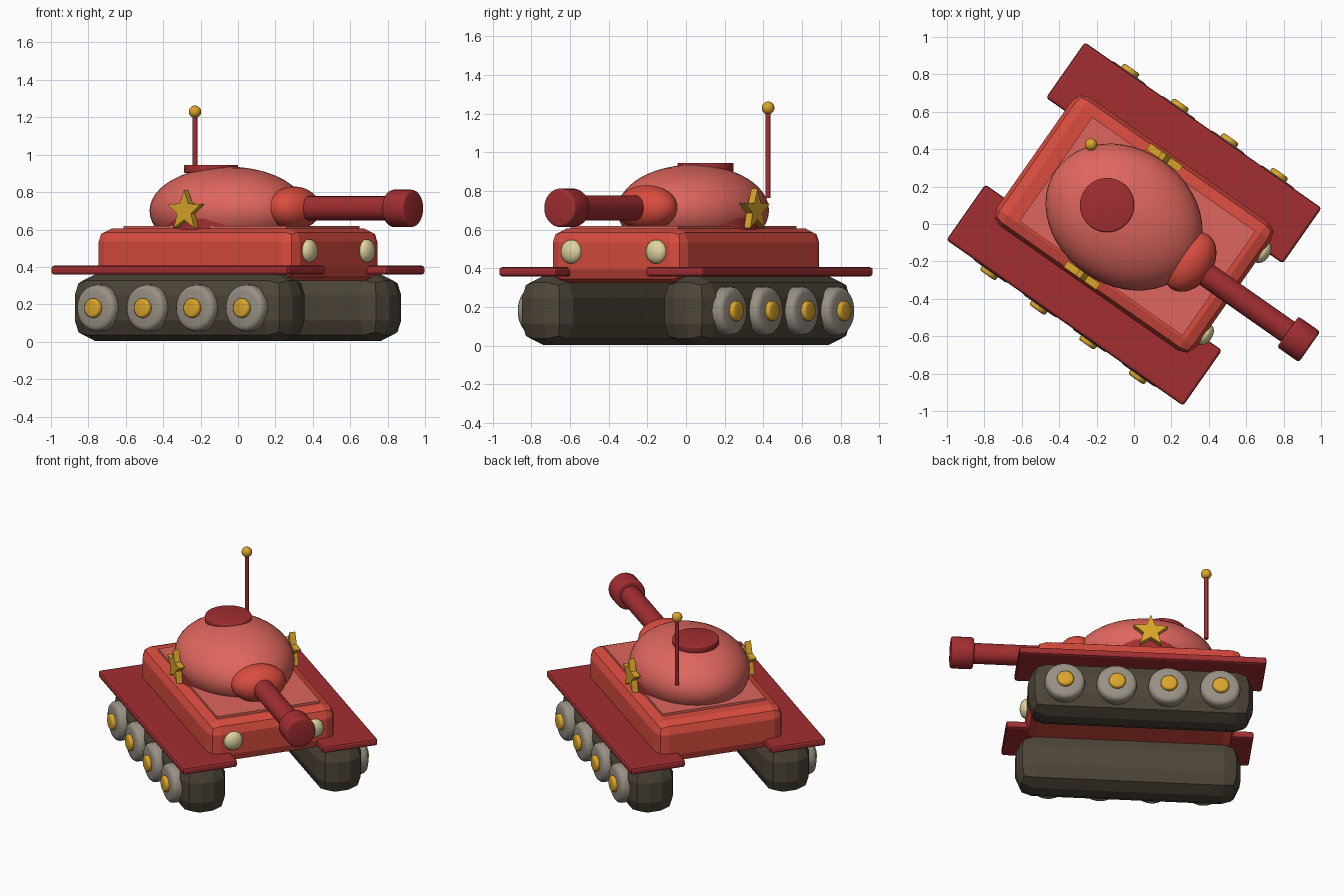
import bpy, bmesh, math
from mathutils import Matrix, Vector

if "Cube" in bpy.data.objects:
    bpy.data.objects.remove(bpy.data.objects["Cube"])

HEADING = math.radians(-35)  # the whole tank is turned; parts are built along local +x


def material(name, r, g, b):
    def lin(c):
        c /= 255
        return c / 12.92 if c < 0.04045 else ((c + 0.055) / 1.055) ** 2.4
    m = bpy.data.materials.new(name)
    m.diffuse_color = (lin(r), lin(g), lin(b), 1)
    m.use_nodes = True
    m.node_tree.nodes["Principled BSDF"].inputs["Base Color"].default_value = m.diffuse_color
    return m


DARK = material("dark_red", 162, 46, 49)
RED = material("red", 217, 76, 63)
LIGHT = material("light_red", 222, 102, 94)
TRACK = material("track_brown", 78, 69, 56)
GREY = material("wheel_grey", 152, 144, 132)
GOLD = material("gold", 218, 165, 42)
CREAM = material("cream", 222, 212, 160)


def finish(name, bm, mat, loc, bevel=0, segments=2, smooth=None):
    bmesh.ops.recalc_face_normals(bm, faces=bm.faces)
    if bevel:
        edges = [e for e in bm.edges if e.calc_face_angle(0) > math.radians(40)]
        bmesh.ops.bevel(bm, geom=edges, offset=bevel, segments=segments,
                        profile=0.5, affect='EDGES', clamp_overlap=True)
    mesh = bpy.data.meshes.new(name)
    bm.to_mesh(mesh)
    bm.free()
    mesh.materials.append(mat)
    ob = bpy.data.objects.new(name, mesh)
    bpy.context.collection.objects.link(ob)
    rot = Matrix.Rotation(HEADING, 4, 'Z')
    ob.location = rot @ Vector(loc)
    ob.rotation_euler = (0, 0, HEADING)
    if smooth:
        bpy.ops.object.select_all(action='DESELECT')
        ob.select_set(True)
        bpy.context.view_layer.objects.active = ob
        bpy.ops.object.shade_smooth_by_angle(angle=math.radians(smooth))
    return ob


def box(name, mat, loc, size, bevel=0, segments=2):
    bm = bmesh.new()
    bmesh.ops.create_cube(bm, size=1)
    bmesh.ops.scale(bm, vec=size, verts=bm.verts)
    return finish(name, bm, mat, loc, bevel, segments)


def cylinder(name, mat, loc, radius, depth, axis='Z', bevel=0, sides=32):
    bm = bmesh.new()
    bmesh.ops.create_cone(bm, cap_ends=True, segments=sides,
                          radius1=radius, radius2=radius, depth=depth)
    if axis != 'Z':
        turn = Matrix.Rotation(math.pi / 2, 3, 'Y' if axis == 'X' else 'X')
        bmesh.ops.rotate(bm, matrix=turn, verts=bm.verts)
    return finish(name, bm, mat, loc, bevel, 3, smooth=35)


def ellipsoid(name, mat, loc, radii, segments=32):
    bm = bmesh.new()
    bmesh.ops.create_uvsphere(bm, u_segments=segments, v_segments=segments // 2, radius=1)
    bmesh.ops.scale(bm, vec=radii, verts=bm.verts)
    return finish(name, bm, mat, loc, smooth=60)


def star(name, mat, loc, outer, inner, depth):
    bm = bmesh.new()
    ring = []
    for i in range(10):
        r, a = (inner if i % 2 else outer), math.pi / 2 + i * math.pi / 5
        ring.append(bm.verts.new((r * math.cos(a), -depth / 2, r * math.sin(a))))
    face = bm.faces.new(ring)
    out = bmesh.ops.extrude_face_region(bm, geom=[face])
    moved = [v for v in out["geom"] if isinstance(v, bmesh.types.BMVert)]
    bmesh.ops.translate(bm, vec=(0, depth, 0), verts=moved)
    return finish(name, bm, mat, loc)


# Hull and raised deck plate
box("hull", RED, (0, 0, 0.465), (1.3, 0.84, 0.28), 0.07)
box("deck_plate", LIGHT, (0.022, 0, 0.605), (1.065, 0.68, 0.03))

# Running gear, mirrored left and right
for side, label in ((-1, "right"), (1, "left")):
    box(f"track_{label}", TRACK, (0, side * 0.45, 0.182), (1.4, 0.3, 0.355), 0.11)
    box(f"fender_{label}", DARK, (0, side * 0.464, 0.383), (1.545, 0.362, 0.048), 0.015)
    for i in range(4):
        x = -0.485 + i * 0.3233
        cylinder(f"wheel_{label}_{i + 1}", GREY, (x, side * 0.6, 0.18), 0.125, 0.1, 'Y', 0.03)
        cylinder(f"hub_{label}_{i + 1}", GOLD, (x, side * 0.64, 0.18), 0.052, 0.07, 'Y', 0.014, 24)
    ellipsoid(f"headlight_{label}", CREAM, (0.65, side * 0.268, 0.486), (0.04, 0.062, 0.062), 24)
    star(f"star_{label}", GOLD, (-0.07, side * 0.384, 0.7), 0.112, 0.048, 0.04)

# Turret with its ring and hatch
cylinder("turret_ring", DARK, (-0.065, 0, 0.625), 0.362, 0.07, sides=48)
ellipsoid("turret", LIGHT, (-0.065, 0, 0.7), (0.444, 0.365, 0.236), 48)
cylinder("hatch", DARK, (-0.176, 0, 0.923), 0.145, 0.044, bevel=0.008, sides=40)

# Gun
ellipsoid("gun_mantlet", RED, (0.36, 0.005, 0.713), (0.125, 0.175, 0.117))
cylinder("gun_barrel", DARK, (0.73, 0, 0.713), 0.065, 0.66, 'X')
cylinder("muzzle", DARK, (1.075, 0, 0.713), 0.1, 0.142, 'X', 0.015)

# Antenna
cylinder("antenna", DARK, (-0.432, 0.216, 0.99), 0.013, 0.45, sides=12)
ellipsoid("antenna_tip", GOLD, (-0.432, 0.216, 1.23), (0.033, 0.033, 0.033), 20)
